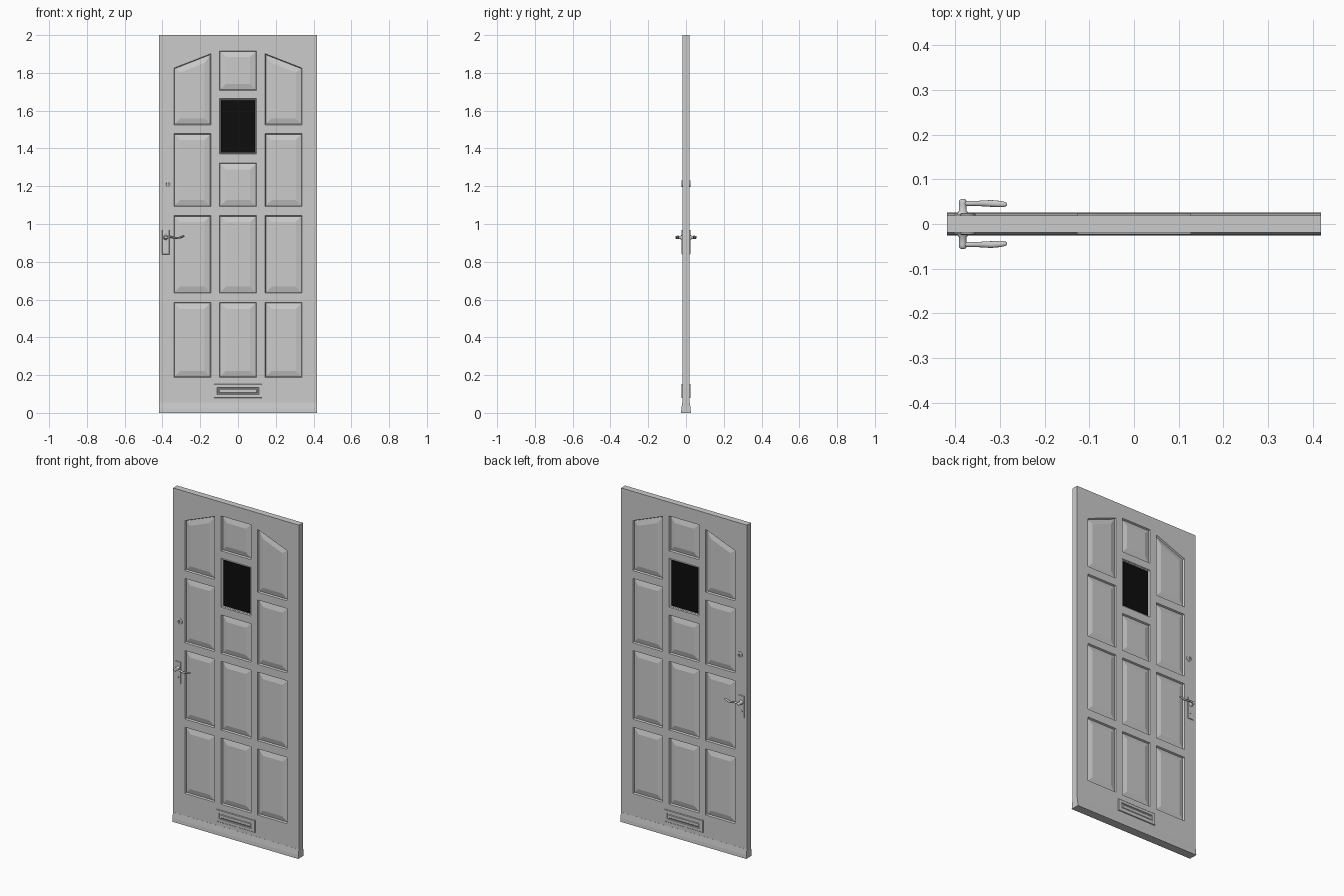
import bpy, bmesh, math
from mathutils import Vector

if "Cube" in bpy.data.objects:
    bpy.data.objects.remove(bpy.data.objects["Cube"])

HALF = 0.019   # half thickness of the slab
W = 0.418      # half width of the door


def finish(name, bm, mirror=True, smooth=False, recalc=True):
    if recalc:
        bmesh.ops.recalc_face_normals(bm, faces=bm.faces)
    me = bpy.data.meshes.new(name)
    bm.to_mesh(me)
    bm.free()
    ob = bpy.data.objects.new(name, me)
    bpy.context.collection.objects.link(ob)
    if mirror:
        m = ob.modifiers.new("both_sides", 'MIRROR')
        m.use_axis = (False, True, False)
        m.merge_threshold = 0.0001
    if smooth:
        bpy.ops.object.select_all(action='DESELECT')
        ob.select_set(True)
        bpy.context.view_layer.objects.active = ob
        bpy.ops.object.shade_smooth_by_angle(angle=math.radians(40))
    return ob


def inset(pts, d):
    """Offset a counter-clockwise polygon inwards by d."""
    out = []
    for i, p in enumerate(pts):
        a = (Vector(p) - Vector(pts[i - 1])).normalized()
        b = (Vector(pts[(i + 1) % len(pts)]) - Vector(p)).normalized()
        na, nb = Vector((-a.y, a.x)), Vector((-b.y, b.x))
        out.append(Vector(p) + (na + nb) * d / (1 + na.dot(nb)))
    return out


def ring(bm, pts, y):
    return [bm.verts.new((p[0], y, p[1])) for p in pts]


def bridge(bm, a, b):
    n = len(a)
    for i in range(n):
        bm.faces.new((a[i], a[(i + 1) % n], b[(i + 1) % n], b[i]))


def rect(x0, x1, z0, z1):
    return [(x0, z0), (x1, z0), (x1, z1), (x0, z1)]


def box(name, x0, x1, y0, y1, z0, z1, bevel=0.0, mirror=True):
    bm = bmesh.new()
    a, b = ring(bm, rect(x0, x1, z0, z1), y0), ring(bm, inset(rect(x0, x1, z0, z1), bevel), y1)
    bridge(bm, a, b)
    bm.faces.new(a)
    bm.faces.new(b)
    return finish(name, bm, mirror)


# Panel outlines: two outer columns and the centre column
panels = []
for x0, x1 in ((-0.34, -0.143), (0.143, 0.34)):
    for z0, z1 in ((0.188, 0.585), (0.634, 1.045), (1.092, 1.478)):
        panels.append(rect(x0, x1, z0, z1))
    zl, zr = (1.825, 1.902) if x0 < 0 else (1.902, 1.825)
    panels.append([(x0, 1.525), (x1, 1.525), (x1, zr), (x0, zl)])
for z0, z1 in ((0.188, 0.585), (0.634, 1.045), (1.092, 1.323), (1.708, 1.917)):
    panels.append(rect(-0.098, 0.098, z0, z1))
window = rect(-0.098, 0.098, 1.37, 1.664)

# Door slab: pierced face filled around the panels, edges going back to the middle
bm = bmesh.new()
outer = ring(bm, rect(-W, W, 0, 2), -HALF)
rings = [ring(bm, p, -HALF) for p in panels + [window]]
edges = [bm.edges.new((r[i], r[i - 1])) for r in [outer] + rings for i in range(len(r))]
bmesh.ops.triangle_fill(bm, edges=edges, use_beauty=True, use_dissolve=False, normal=(0, -1, 0))
bridge(bm, outer, ring(bm, rect(-W, W, 0, 2), 0))
# raised and fielded panels
for p, r in zip(panels, rings):
    last = r
    for d, y in ((0.004, -0.009), (0.034, -0.017)):
        nxt = ring(bm, inset(p, d), y)
        bridge(bm, last, nxt)
        last = nxt
    bm.faces.new(last)
# window bead
last = rings[-1]
for d, y in ((0.003, -0.013), (0.006, -0.016), (0.009, -0.012), (0.009, 0)):
    nxt = ring(bm, inset(window, d), y)
    bridge(bm, last, nxt)
    last = nxt
finish("door_slab", bm)

# Window pane
pane = box("window_pane", -0.09, 0.09, -0.011, 0.011, 1.378, 1.656, mirror=False)
mat = bpy.data.materials.new("dark_glass")
mat.diffuse_color = (0.004, 0.004, 0.004, 1)
mat.use_nodes = True
mat.node_tree.nodes["Principled BSDF"].inputs["Base Color"].default_value = mat.diffuse_color
pane.data.materials.append(mat)

# Flared weather bar along the bottom
bm = bmesh.new()
prof = [(-HALF + 0.002, 0), (-0.026, 0), (-0.0245, 0.022), (-0.0195, 0.055), (-HALF + 0.002, 0.055)]
a, b = ([bm.verts.new((x, y, z)) for y, z in prof] for x in (-W, W))
bridge(bm, a, b)
bm.faces.new(a)
bm.faces.new(b)
finish("weather_bar", bm)

# Letterbox: plate with a recess, and a flap in it
bm = bmesh.new()
plate = rect(-0.128, 0.128, 0.08, 0.152)
last = ring(bm, plate, -0.018)
for d, y in ((0, -0.0225), (0.002, -0.0245), (0.018, -0.0245), (0.02, -0.021)):
    nxt = ring(bm, inset(plate, d), y)
    bridge(bm, last, nxt)
    last = nxt
bm.faces.new(last)
finish("letterbox_plate", bm)
box("letterbox_flap", -0.104, 0.104, -0.02, -0.0235, 0.103, 0.129, 0.005)

# Handle backplate
HX, HZ = -0.383, 0.929
box("handle_plate", HX - 0.02, HX + 0.02, -0.018, -0.0225, 0.838, 0.97, 0.002)


def lathe(name, x, z, prof, n=20):
    """Turned part on a y axis; prof lists (y, radius)."""
    bm = bmesh.new()
    rs = [ring(bm, [(x + r * math.cos(2 * math.pi * i / n), z + r * math.sin(2 * math.pi * i / n))
                    for i in range(n)], y) for y, r in prof]
    for a, b in zip(rs, rs[1:]):
        bridge(bm, a, b)
    bm.faces.new(rs[0])
    bm.faces.new(rs[-1])
    return finish(name, bm, smooth=True)


# Spindle, key cylinder and latch lock
lathe("handle_spindle", HX, HZ, [(-0.02, 0.014), (-0.025, 0.012), (-0.03, 0.0085), (-0.045, 0.0085),
                                 (-0.052, 0.0085), (-0.055, 0.006), (-0.0558, 0.002)])
lathe("key_cylinder", HX, 0.876, [(-0.02, 0.007), (-0.0245, 0.007), (-0.0248, 0.005)])
lathe("latch_rose", -0.372, 1.212, [(-0.018, 0.017), (-0.0225, 0.017), (-0.0245, 0.014),
                                    (-0.0245, 0.009), (-0.023, 0.008)])
box("latch_keyway", -0.3735, -0.3705, -0.022, -0.0245, 1.206, 1.218)

# Wavy lever: elliptical sections (x, y, z, y radius, z radius)
path = [(-0.388, -0.046, 0.929, 0.005, 0.006), (-0.372, -0.046, 0.930, 0.006, 0.006),
        (-0.355, -0.046, 0.932, 0.0055, 0.005), (-0.338, -0.046, 0.927, 0.0065, 0.005),
        (-0.320, -0.046, 0.926, 0.0075, 0.005), (-0.303, -0.045, 0.930, 0.007, 0.005),
        (-0.291, -0.044, 0.934, 0.006, 0.0045), (-0.286, -0.044, 0.935, 0.004, 0.003),
        (-0.284, -0.044, 0.9355, 0.001, 0.001)]
bm = bmesh.new()
N = 14
rs = [[bm.verts.new((x, y + ry * math.cos(2 * math.pi * i / N), z + rz * math.sin(2 * math.pi * i / N)))
       for i in range(N)] for x, y, z, ry, rz in path]
for a, b in zip(rs, rs[1:]):
    bridge(bm, a, b)
bm.faces.new(rs[0])
bm.faces.new(rs[-1])
finish("handle_lever", bm, smooth=True)
